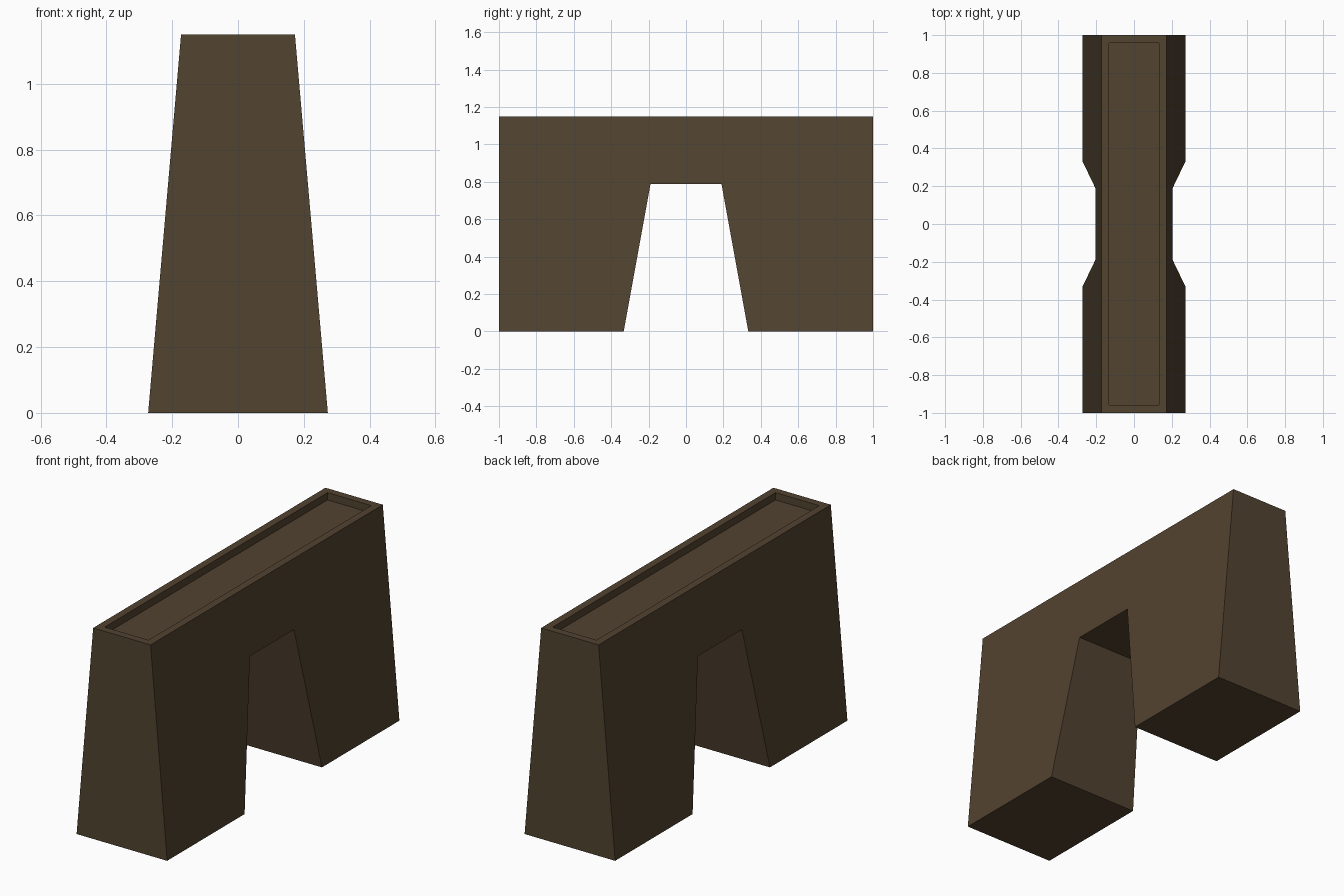
import bpy, bmesh

if "Cube" in bpy.data.objects:
    bpy.data.objects.remove(bpy.data.objects["Cube"])

H = 1.15  # total height


def half_width(z):
    """Side walls lean inwards towards the top."""
    return 0.273 - 0.1 * z / H


brown = bpy.data.materials.new("dark_brown")
brown.diffuse_color = (0.085, 0.056, 0.030, 1)
brown.use_nodes = True
brown.node_tree.nodes["Principled BSDF"].inputs["Base Color"].default_value = brown.diffuse_color

# Side outline (y, z): block with a tapered doorway
half = [(0.19, 0.787), (0.333, 0), (1, 0), (1, H)]
outline = half + [(-y, z) for y, z in reversed(half)]

bm = bmesh.new()
right = [bm.verts.new((half_width(z), y, z)) for y, z in outline]
left = [bm.verts.new((-half_width(z), y, z)) for y, z in outline]
bm.faces.new(right)
bm.faces.new(left[::-1])
n = len(outline)
for i in range(n):
    j = (i + 1) % n
    bm.faces.new((right[i], left[i], left[j], right[j]))
bmesh.ops.recalc_face_normals(bm, faces=bm.faces)

# Shallow tray sunk into the top, leaving a raised rim
top = max(bm.faces, key=lambda f: f.calc_center_median().z)
bmesh.ops.inset_region(bm, faces=[top], thickness=0.041, use_even_offset=True)
floor = bmesh.ops.extrude_discrete_faces(bm, faces=[top])["faces"][0]
bmesh.ops.translate(bm, verts=floor.verts, vec=(0, 0, -0.04))
bmesh.ops.recalc_face_normals(bm, faces=bm.faces)

mesh = bpy.data.meshes.new("arched_block")
bm.to_mesh(mesh)
bm.free()
mesh.materials.append(brown)
bpy.context.collection.objects.link(bpy.data.objects.new("arched_block", mesh))
